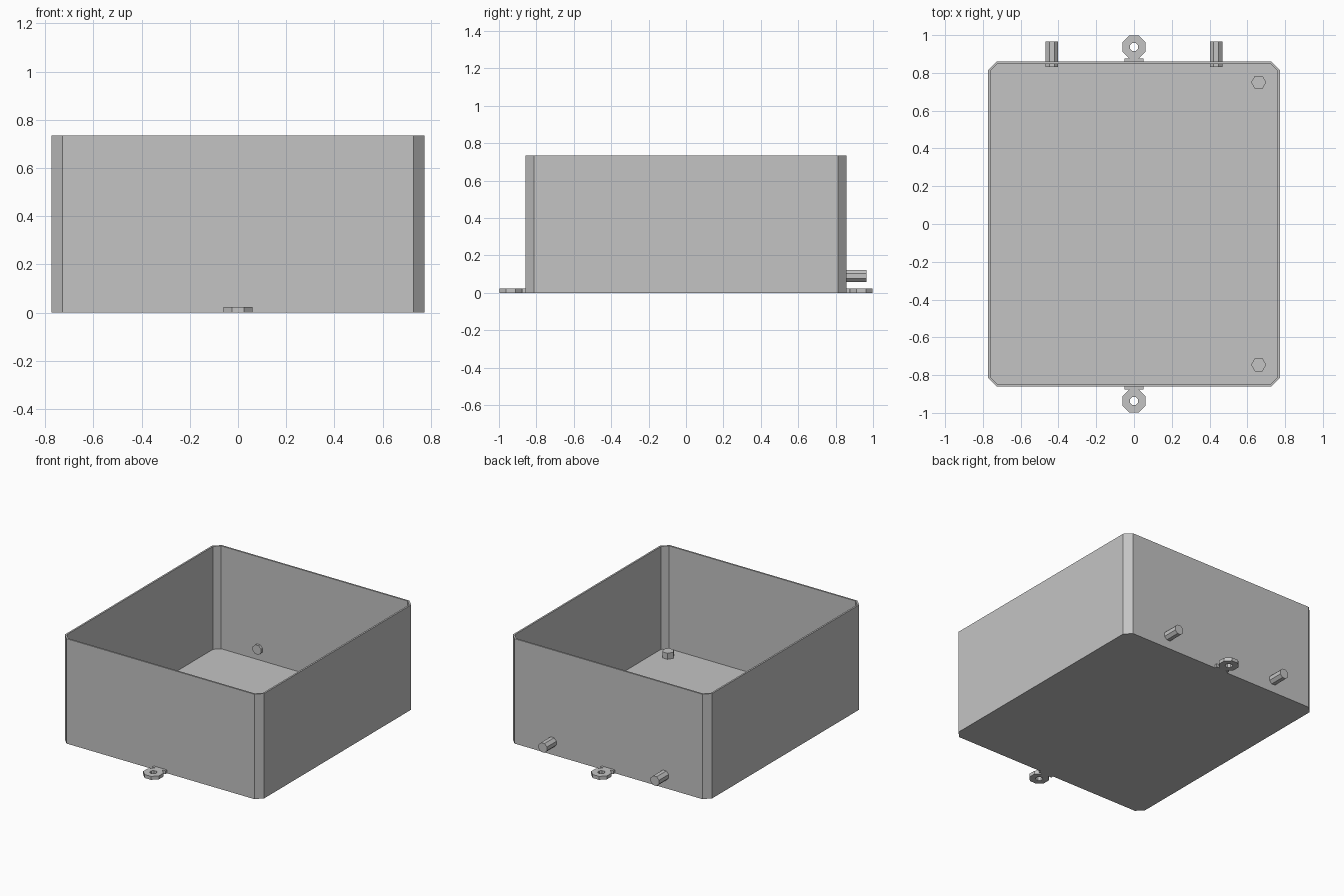
import bpy, bmesh, math
from mathutils import Matrix

cube = bpy.data.objects.get("Cube")
if cube:
    bpy.data.objects.remove(cube, do_unlink=True)

grey = bpy.data.materials.new("plain_grey")
grey.use_nodes = True
grey.diffuse_color = (0.55, 0.55, 0.55, 1)
grey.node_tree.nodes["Principled BSDF"].inputs["Base Color"].default_value = (0.55, 0.55, 0.55, 1)

HALF_X, HALF_Y, HEIGHT = 0.773, 0.859, 0.735
CHAMFER, WALL, FLOOR = 0.045, 0.012, 0.014


def finish(name, bm):
    bmesh.ops.recalc_face_normals(bm, faces=bm.faces)
    mesh = bpy.data.meshes.new(name)
    bm.to_mesh(mesh)
    bm.free()
    mesh.materials.append(grey)
    obj = bpy.data.objects.new(name, mesh)
    bpy.context.collection.objects.link(obj)
    return obj


def chamfered_loop(bm, inset, z):
    """Rectangle with cut corners, moved inwards by an even wall thickness."""
    x, y = HALF_X - inset, HALF_Y - inset
    c = CHAMFER - inset * (2 - math.sqrt(2))
    points = [(x, y - c), (x - c, y), (c - x, y), (-x, y - c),
              (-x, c - y), (c - x, -y), (x - c, -y), (x, c - y)]
    return [bm.verts.new((px, py, z)) for px, py in points]


def ring_loop(bm, radius, y, z, sides=8):
    angles = [(i + 0.5) * math.tau / sides for i in range(sides)]
    return [bm.verts.new((radius * math.cos(a), y + radius * math.sin(a), z)) for a in angles]


def bridge(bm, a, b):
    for i in range(len(a)):
        j = (i + 1) % len(a)
        bm.faces.new((a[i], a[j], b[j], b[i]))


def prism(name, sides, radius, depth, centre, rotation):
    bm = bmesh.new()
    bmesh.ops.create_cone(bm, cap_ends=True, segments=sides, radius1=radius,
                          radius2=radius, depth=depth,
                          matrix=Matrix.Translation(centre) @ rotation)
    return finish(name, bm)


# Open box with cut corners: outside, rim, inside and floor
bm = bmesh.new()
loops = [chamfered_loop(bm, 0, 0), chamfered_loop(bm, 0, HEIGHT),
         chamfered_loop(bm, WALL, HEIGHT), chamfered_loop(bm, WALL, FLOOR)]
for low, high in zip(loops, loops[1:]):
    bridge(bm, low, high)
bm.faces.new(loops[0])
bm.faces.new(loops[-1])
finish("box", bm)

# Mounting eyelets with a small joining plate, front and back
for side, label in ((-1, "front"), (1, "back")):
    bm = bmesh.new()
    y = side * 0.937
    rings = [ring_loop(bm, r, y, z) for r, z in
             ((0.066, 0), (0.066, 0.024), (0.024, 0.024), (0.024, 0))]
    for i in range(4):
        bridge(bm, rings[i], rings[(i + 1) % 4])
    finish(label + "_eyelet", bm)

    bm = bmesh.new()
    bmesh.ops.create_cube(bm, size=1, matrix=Matrix.Translation((0, side * 0.866, 0.012))
                          @ Matrix.Diagonal((0.1, 0.022, 0.024, 1)))
    finish(label + "_eyelet_plate", bm)

# Pegs through the back wall
for x, label in ((-0.435, "right"), (0.435, "left")):
    turn = Matrix.Rotation(math.pi / 2, 4, "X") @ Matrix.Rotation(math.pi / 8, 4, "Z")
    prism(label + "_back_peg", 8, 0.035, 0.135, (x, 0.898, 0.09), turn)

# Six-sided posts on the floor
for y, label in ((-0.745, "front"), (0.75, "back")):
    prism(label + "_floor_post", 6, 0.04, 0.045, (0.66, y, FLOOR + 0.02),
          Matrix.Rotation(math.pi / 2, 4, "Z"))
